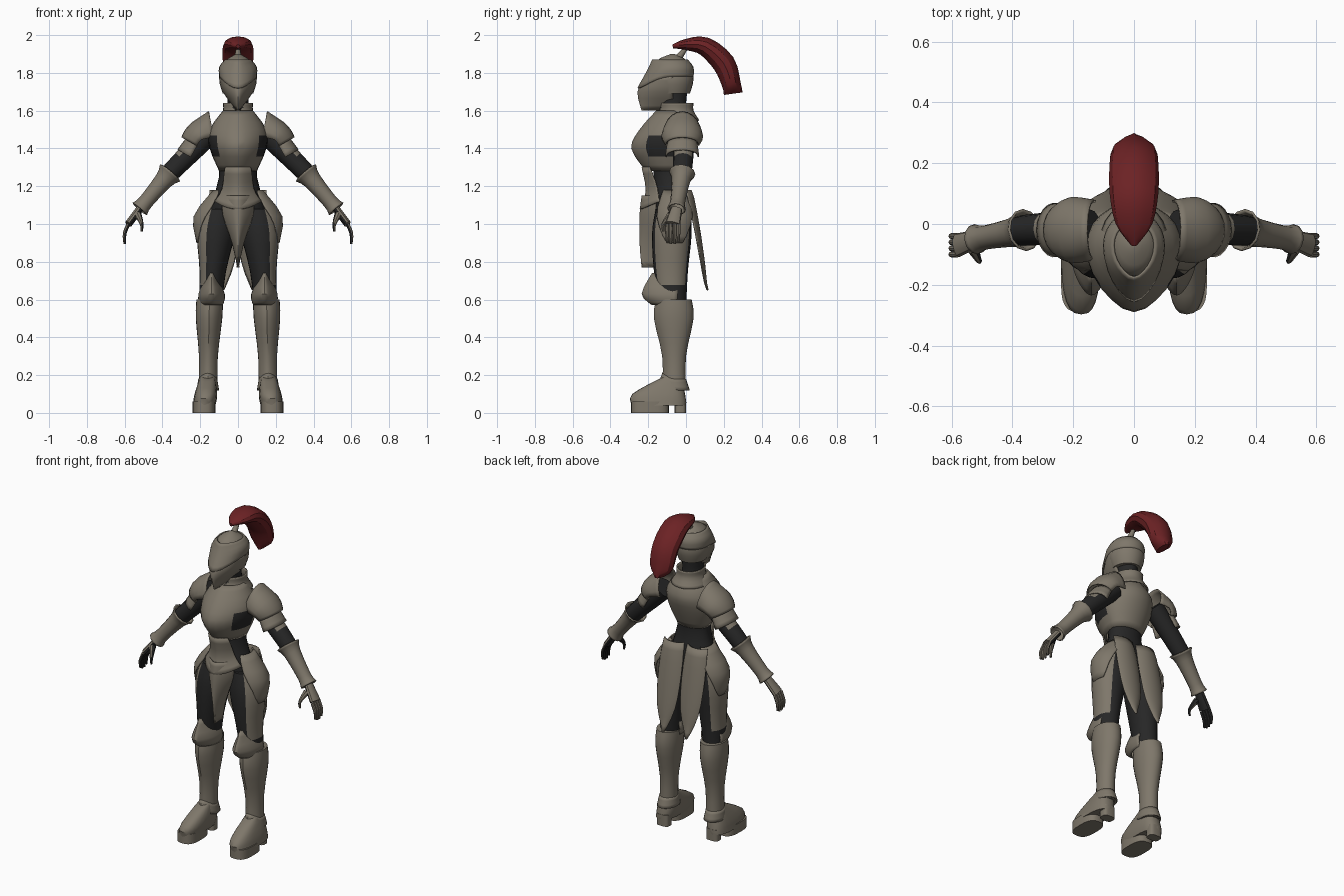
import bpy, bmesh, math
from mathutils import Vector

if "Cube" in bpy.data.objects:
    bpy.data.objects.remove(bpy.data.objects["Cube"], do_unlink=True)


def material(name, color):
    mat = bpy.data.materials.new(name)
    mat.use_nodes = True
    mat.diffuse_color = (*color, 1)
    mat.node_tree.nodes["Principled BSDF"].inputs["Base Color"].default_value = (*color, 1)
    return mat


STEEL = material("warm_steel", (.21, .185, .145))
CLOTH = material("dark_cloth", (.02, .02, .02))
PLUME = material("crimson_plume", (.15, .016, .018))
FRONT, SIDE, BACK = -90, 0, 90
parts = []


def blend(pair, t):
    """Value at t between the two ends of a pair, or a constant."""
    first, last = pair if isinstance(pair, tuple) else (pair, pair)
    return first + (last - first) * t


def smooth(keys, steps=3):
    """Catmull-Rom rows through a few key rows, each with its place from start to end."""
    spans = len(keys) - 1
    rows = []
    for k in range(spans):
        group = [keys[max(k - 1, 0)], keys[k], keys[k + 1], keys[min(k + 2, spans)]]
        for i in range(steps + (k == spans - 1)):
            u = i / steps
            row = [b + u * (c - a + u * (a * 2 - b * 5 + c * 4 - d + u * (b * 3 - a - c * 3 + d))) / 2
                   if 0 < k < spans - 1 else b + u * ((c - a) / 2 + u * (a - b * 2.5 + c * 2 - d / 2
                   + u * (b * 3 - a - c * 3 + d) / 2))
                   for a, b, c, d in zip(*group)]
            rows.append(((k + u) / spans, row))
    return rows


def skin(name, rings, closed, mats, mirror=False, cap=True, rule=None):
    """Join rings of points into a surface; open surfaces become thin plates."""
    bm = bmesh.new()
    rows = [[bm.verts.new(p) for p in ring] for ring in rings]
    count = len(rows[0])
    for low, high in zip(rows, rows[1:]):
        for i in range(count if closed else count - 1):
            j = (i + 1) % count
            bm.faces.new((low[i], low[j], high[j], high[i]))
    solid = closed and cap
    if solid:
        bm.faces.new(rows[0])
        bm.faces.new(rows[-1])
    bmesh.ops.recalc_face_normals(bm, faces=bm.faces)
    middle = sum((v.co for v in bm.verts), Vector()) / len(bm.verts)
    outward = sum(f.normal.dot(f.calc_center_median() - middle) * f.calc_area() for f in bm.faces)
    if outward < 0:
        bmesh.ops.reverse_faces(bm, faces=bm.faces)
    bm.normal_update()
    if rule:
        for f in bm.faces:
            f.material_index = int(rule(f.calc_center_median(), f.normal))
    mesh = bpy.data.meshes.new(name)
    bm.to_mesh(mesh)
    bm.free()
    for mat in mats:
        mesh.materials.append(mat)
    ob = bpy.data.objects.new(name, mesh)
    bpy.context.scene.collection.objects.link(ob)
    if mirror:
        ob.modifiers.new("Mirror", "MIRROR")
    if not solid:
        plate = ob.modifiers.new("Plate", "SOLIDIFY")
        plate.thickness = .008
    parts.append(ob)


def ring_angles(facing, spread, n):
    """Angles of a full ring, or of an arc around the facing direction."""
    if facing is None:
        return [math.tau * i / n for i in range(n)]
    return [math.radians(facing + spread * (i * 2 / n - 1)) for i in range(n + 1)]


def power(v, e):
    return math.copysign(abs(v) ** e, v)


def loft(name, rows, mats=(STEEL,), x=0, y=-.07, facing=None, spread=90, drop=0, keel=0, square=1, **kw):
    """Level rings, each given by height, half width, front depth and back depth."""
    rings = []
    for t, (z, width, front, back) in smooth([(*r, r[-1])[:4] for r in rows]):
        ring = []
        for angle in ring_angles(facing, blend(spread, t), 24):
            c, s = power(math.cos(angle), square), power(math.sin(angle), square)
            ahead = max(0, -s)
            depth = front * (1 + keel * ahead ** 8) if s < 0 else back
            ring.append((blend(x, t) + width * c, blend(y, t) + depth * s, z - blend(drop, t) * ahead ** 2))
        rings.append(ring)
    skin(name, rings, facing is None, mats, **kw)


def tube(name, path, radii, mats=(STEEL,), ref=(0, 1, 0), facing=None, spread=100, n=12, **kw):
    """Rings square to a path; a radius is one number or (along ref, across ref)."""
    keys = [(*p, *(r if isinstance(r, tuple) else (r, r))) for p, r in zip(path, radii)]
    rows = [row for t, row in smooth(keys)]
    pts = [Vector(row[:3]) for row in rows]
    rings = []
    for k, (p, row) in enumerate(zip(pts, rows)):
        t = (pts[min(k + 1, len(pts) - 1)] - pts[max(k - 1, 0)]).normalized()
        side = Vector(ref)
        side = (side - t * side.dot(t)).normalized()
        up = t.cross(side)
        rings.append([p + side * row[3] * math.cos(a) + up * row[4] * math.sin(a)
                      for a in ring_angles(facing, spread, n)])
    skin(name, rings, facing is None, mats, **kw)


# Body suit and torso armour
loft("body_suit", [(.95, .06, .06), (1.05, .15, .1), (1.25, .1, .1, .06), (1.4, .12, .11, .09),
                   (1.5, .13, .1), (1.6, .06, .07), (1.73, .06, .08)], [CLOTH])
loft("breastplate", [(1.28, .1, .13, .07), (1.4, .15, .2, .12), (1.5, .15, .16, .14), (1.6, .08, .08)],
     [STEEL, CLOTH], keel=.1, cap=False,
     rule=lambda c, n: abs(c.x) > .11 and -.2 < c.y < -.09 and 1.37 < c.z < 1.48)
loft("belly_plate", [(1.3, .12, .15), (1.2, .11, .13), (1.13, .14, .16)],
     facing=FRONT, spread=(35, 65), drop=(0, .05), keel=.1)
loft("collar", [(1.55, .11, .12), (1.6, .08, .09), (1.64, .08, .09)], y=-.05, cap=False)

# Helmet
loft("helmet_skull", [(1.69, .08, .07, .09), (1.77, .1, .1, .11), (1.86, .07, .09, .08), (1.9, .01, .01)])
loft("helmet_brow", [(1.87, .07, .1, .08), (1.83, .1, .13, .11), (1.78, .1, .17, .11)],
     drop=(0, .06), keel=.1, cap=False)
loft("helmet_visor", [(1.78, .1, .13), (1.7, .08, .17), (1.6, .01, .15)], facing=FRONT, keel=.1)

# Plume
tube("plume_stem", [(0, -.04, 1.88), (0, 0, 1.93)], [.02, .01], ref=(1, 0, 0))
tube("plume", [(0, -.07, 1.94), (0, 0, 1.95), (0, .1, 1.94), (0, .2, 1.85), (0, .24, 1.74), (0, .25, 1.69)],
     [.01, (.06, .03), (.08, .05), (.08, .06), (.07, .05), (.02, .05)], [PLUME], ref=(1, 0, 0))

# Shoulders and arms
SHOULDER, ELBOW = Vector((.15, -.01, 1.48)), Vector((.36, -.02, 1.27))
WRIST, KNUCKLE = Vector((.52, -.05, 1.08)), Vector((.58, -.07, 1))
tube("pauldrons", [(.13, -.02, 1.48), (.2, -.02, 1.46), (.23, -.02, 1.42)],
     [(.1, .12), (.11, .09), (.09, .08)], facing=BACK, mirror=True)
tube("shoulder_lames", [(.22, -.02, 1.43), (.26, -.02, 1.36)], [(.08, .06), (.09, .07)],
     facing=BACK, mirror=True)
tube("upper_arms", [SHOULDER, ELBOW, ELBOW.lerp(WRIST, .4)], [.06, .05, .04], [STEEL, CLOTH], mirror=True,
     rule=lambda c, n: n.x + n.z < .5 or c.x > .31)
tube("gauntlet_cuffs", [ELBOW.lerp(WRIST, t) for t in (0, .2, .8, 1)], [.07, .05, .04, .05],
     mirror=True, cap=False)


def palm(c, n):
    return n.x + n.z * .3 < -.15


tube("hands", [WRIST, KNUCKLE], [(.03, .02), (.04, .02)], [STEEL, CLOTH], mirror=True, rule=palm)
for i, finger in enumerate(("index", "middle", "ring", "little")):
    off_center = i - 1.5
    base = KNUCKLE + Vector((0, off_center * .02, 0))
    middle = base + Vector((.02, 0, -.05))
    tip = middle + Vector((0, 0, abs(off_center) * .01 - .06))
    tube(finger + "_fingers", [base, middle, tip], [.01, .01, .006], [STEEL, CLOTH], n=8,
         mirror=True, rule=palm)
tube("thumbs", [(.53, -.08, 1.05), (.51, -.12, 1), (.51, -.12, .96)], [.02, .01, .006],
     [STEEL, CLOTH], n=8, mirror=True, rule=palm)

# Hip armour
loft("hip_plates", [(1.18, .03, .06), (1.04, .12, .11), (.9, .09, .1)], x=(.1, .13), y=-.06,
     facing=SIDE, spread=(95, 25), mirror=True)
loft("back_tassets", [(1.18, .09, .08), (1, .1, .07), (.8, .08, .05), (.65, .01, .02)], x=.08, y=(-.05, .1),
     facing=BACK, spread=52, mirror=True)
loft("front_tasset", [(1.15, .1, .15), (1.05, .1, .16), (.9, .04, .16), (.77, .005, .15)],
     facing=FRONT, spread=55, keel=.1)

# Legs
loft("thighs", [(1.08, .08, .09), (.95, .1, .11, .1), (.75, .07, .1, .08), (.55, .06, .07)],
     [STEEL, CLOTH], x=(.1, .15), mirror=True, rule=lambda c, n: n.x < .55 or c.z < .68)
loft("knee_guards", [(.74, .02, .1), (.63, .07, .15), (.57, .06, .1)], x=.14,
     facing=FRONT, spread=100, keel=.1, mirror=True)
loft("greaves", [(.6, .07, .09), (.5, .07, .1), (.3, .05, .06), (.12, .05, .06)],
     x=(.15, .16), y=-.06, keel=.1, mirror=True)
loft("ankle_guards", [(.18, .05, .06), (.12, .06, .08)], x=.16, y=-.06, drop=-.03, keel=.1,
     cap=False, mirror=True)

# Heeled shoes
loft("shoe_uppers", [(.04, .06, .15, .14), (.1, .06, .18, .1), (.19, .04, .05)], x=(.18, .16), y=(-.14, -.07),
     square=.75, mirror=True)
loft("shoe_soles", [(z, .06, .1) for z in (0, .06)], x=.18, y=-.19, square=.7, mirror=True)
loft("shoe_heels", [(z, .04, .03) for z in (0, .07)], x=.17, y=-.03, square=.6, mirror=True)

# Smooth shading with kept edges
for ob in bpy.context.scene.objects:
    ob.select_set(ob in parts)
bpy.context.view_layer.objects.active = parts[0]
bpy.ops.object.shade_smooth_by_angle(angle=math.radians(32))
